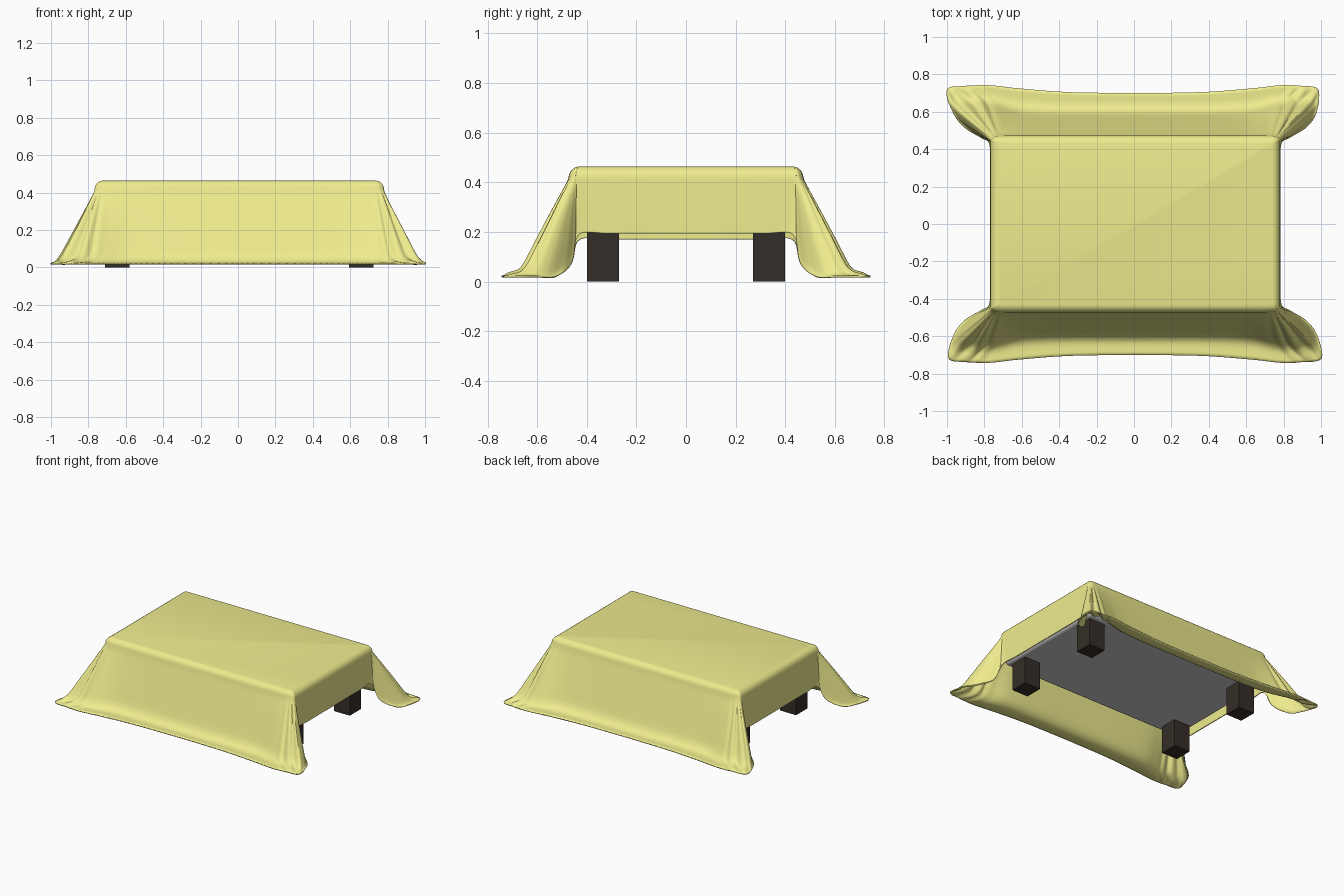
import bpy, bmesh, math
from mathutils import Vector

if "Cube" in bpy.data.objects:
    bpy.data.objects.remove(bpy.data.objects["Cube"])

SHIFT = 0.007  # whole piece sits slightly to +x


def material(name, rgb):
    m = bpy.data.materials.new(name)
    m.diffuse_color = (*rgb, 1)
    m.use_nodes = True
    m.node_tree.nodes["Principled BSDF"].inputs["Base Color"].default_value = m.diffuse_color
    return m


def box(name, lo, hi, mat=None, bevel=0):
    bpy.ops.mesh.primitive_cube_add(size=1, location=[(a + b) / 2 for a, b in zip(lo, hi)])
    ob = bpy.context.object
    ob.name = name
    ob.scale = [b - a for a, b in zip(lo, hi)]
    bpy.ops.object.transform_apply(location=False, rotation=False, scale=True)
    if mat:
        ob.data.materials.append(mat)
    if bevel:
        md = ob.modifiers.new("Bevel", 'BEVEL')
        md.width, md.segments = bevel, 4
        bpy.ops.object.shade_smooth_by_angle()
    return ob


fabric = material("fabric", (0.86, 0.84, 0.27))
dark_wood = material("dark_wood", (0.036, 0.027, 0.021))

# Table body and legs
box("table_body", (-0.75 + SHIFT, -0.45, 0.2), (0.75 + SHIFT, 0.45, 0.448), bevel=0.03)
for sx, side in ((-1, "left"), (1, "right")):
    for sy, end in ((-1, "front"), (1, "back")):
        cx, cy = sx * 0.652 + SHIFT, sy * 0.335
        box(f"{end}_{side}_leg", (cx - 0.065, cy - 0.065, 0), (cx + 0.065, cy + 0.065, 0.2), dark_wood)

# Cloth ribs of one quarter, from middle of long side round the corner to middle of short side:
# top edge x y, fold point x y z, hem point x y z
RIBS = [
    (0.00, 0.47, 0.00, 0.60, 0.02, 0.00, 0.70, 0.02),
    (0.35, 0.47, 0.35, 0.60, 0.02, 0.35, 0.705, 0.02),
    (0.58, 0.47, 0.60, 0.61, 0.02, 0.62, 0.725, 0.02),
    (0.70, 0.47, 0.74, 0.645, 0.02, 0.78, 0.742, 0.02),
    (0.745, 0.467, 0.84, 0.665, 0.022, 0.89, 0.738, 0.02),
    (0.76, 0.46, 0.955, 0.65, 0.025, 0.99, 0.72, 0.02),
    (0.767, 0.455, 0.94, 0.57, 0.03, 0.975, 0.61, 0.02),
    (0.77, 0.45, 0.87, 0.50, 0.05, 0.92, 0.525, 0.02),
    (0.77, 0.445, 0.80, 0.455, 0.13, 0.825, 0.465, 0.07),
    (0.77, 0.43, 0.775, 0.43, 0.21, 0.778, 0.43, 0.175),
    (0.77, 0.30, 0.773, 0.30, 0.21, 0.773, 0.30, 0.178),
    (0.77, 0.00, 0.773, 0.00, 0.21, 0.773, 0.00, 0.178),
]
STEPS = 9


def rib_at(s):
    """Smooth blend between neighbouring ribs."""
    n = len(RIBS) - 1
    i = min(int(s), n - 1)
    f = s - i
    a, b, c, d = (RIBS[max(0, min(n, i + k))] for k in (-1, 0, 1, 2))
    return [0.5 * (2 * q + (r - p) * f + (2 * p - 5 * q + 4 * r - t) * f * f
                   + (3 * q - p - 3 * r + t) * f ** 3) for p, q, r, t in zip(a, b, c, d)]


def rib_points(s, hem, flare, phase):
    tx, ty, px, py, pz, qx, qy, qz = rib_at(s)
    spread = flare * math.exp(-((s - 5) / 0.9) ** 2)
    drop = hem * max(0, min(1, s - 8))
    top = Vector((tx, ty, 0.415))
    fold = Vector((px + spread, py, pz + drop))
    end = Vector((qx + spread, qy, qz + drop))
    inner = Vector((min(tx, 0.73), min(ty, 0.43), 0.415))
    # rounded upper edge
    pts = []
    for k in range(6):
        ang = math.radians(90 * k / 5)
        p = inner.lerp(top, math.sin(ang))
        p.z = 0.415 + 0.045 * math.cos(ang)
        pts.append(p)
    # hanging run, soft bend on the floor, flat hem
    c0, c1 = fold.lerp(top, 0.18), fold.lerp(end, 0.5)
    hang = [top.lerp(c0, k / 9) for k in range(1, 10)]
    bend = [c0.lerp(fold, k / 6).lerp(fold.lerp(c1, k / 6), k / 6) for k in range(1, 7)]
    hang += bend + [c1.lerp(end, k / 3) for k in range(1, 4)]
    # pleats gathered near the corner
    out = Vector((fold.x - top.x, fold.y - top.y, 0))
    if out.length > 1e-6:
        out.normalize()
    env = math.exp(-((s - 4.3) / 0.9) ** 2)
    for k, p in enumerate(hang):
        t = (k + 1) / len(hang)
        wave = math.sin(2 * math.pi * s * 1.25 + phase) * env * math.sin(math.pi * min(1, t)) ** 0.8
        p += out * 0.013 * wave
        if t > 0.6:
            p.z += 0.008 * env * (1 + math.sin(9 * s + phase)) * math.sin(math.pi * (t - 0.6) / 0.4)
    return pts + hang


# Draped cloth, one quarter at a time: sign x, sign y, hem height change, corner flare, pleat phase
bm = bmesh.new()
QUARTERS = [(1, -1, 0.015, 0.003, 0.0), (1, 1, 0.015, -0.014, 0.9),
            (-1, -1, -0.008, 0.006, 1.6), (-1, 1, -0.008, 0.015, 2.4)]
for sx, sy, hem, flare, phase in QUARTERS:
    cols = []
    for i in range((len(RIBS) - 1) * STEPS + 1):
        pts = rib_points(i / STEPS, hem, flare, phase)
        cols.append([bm.verts.new((sx * p.x + SHIFT, sy * p.y, p.z)) for p in pts])
    for a, b in zip(cols, cols[1:]):
        for k in range(len(a) - 1):
            bm.faces.new((a[k], a[k + 1], b[k + 1], b[k]))
bmesh.ops.remove_doubles(bm, verts=bm.verts, dist=0.0002)
# flat top closes the inner ring
rim = [e for e in bm.edges if e.is_boundary and min(v.co.z for v in e.verts) > 0.455]
bmesh.ops.contextual_create(bm, geom=rim)
bmesh.ops.recalc_face_normals(bm, faces=bm.faces)

mesh = bpy.data.meshes.new("cloth")
bm.to_mesh(mesh)
bm.free()
cloth = bpy.data.objects.new("cloth", mesh)
bpy.context.collection.objects.link(cloth)
mesh.materials.append(fabric)
solid = cloth.modifiers.new("Thickness", 'SOLIDIFY')
solid.thickness, solid.offset = 0.008, 0
bpy.ops.object.select_all(action='DESELECT')
cloth.select_set(True)
bpy.context.view_layer.objects.active = cloth
bpy.ops.object.shade_smooth_by_angle(angle=math.radians(50))
